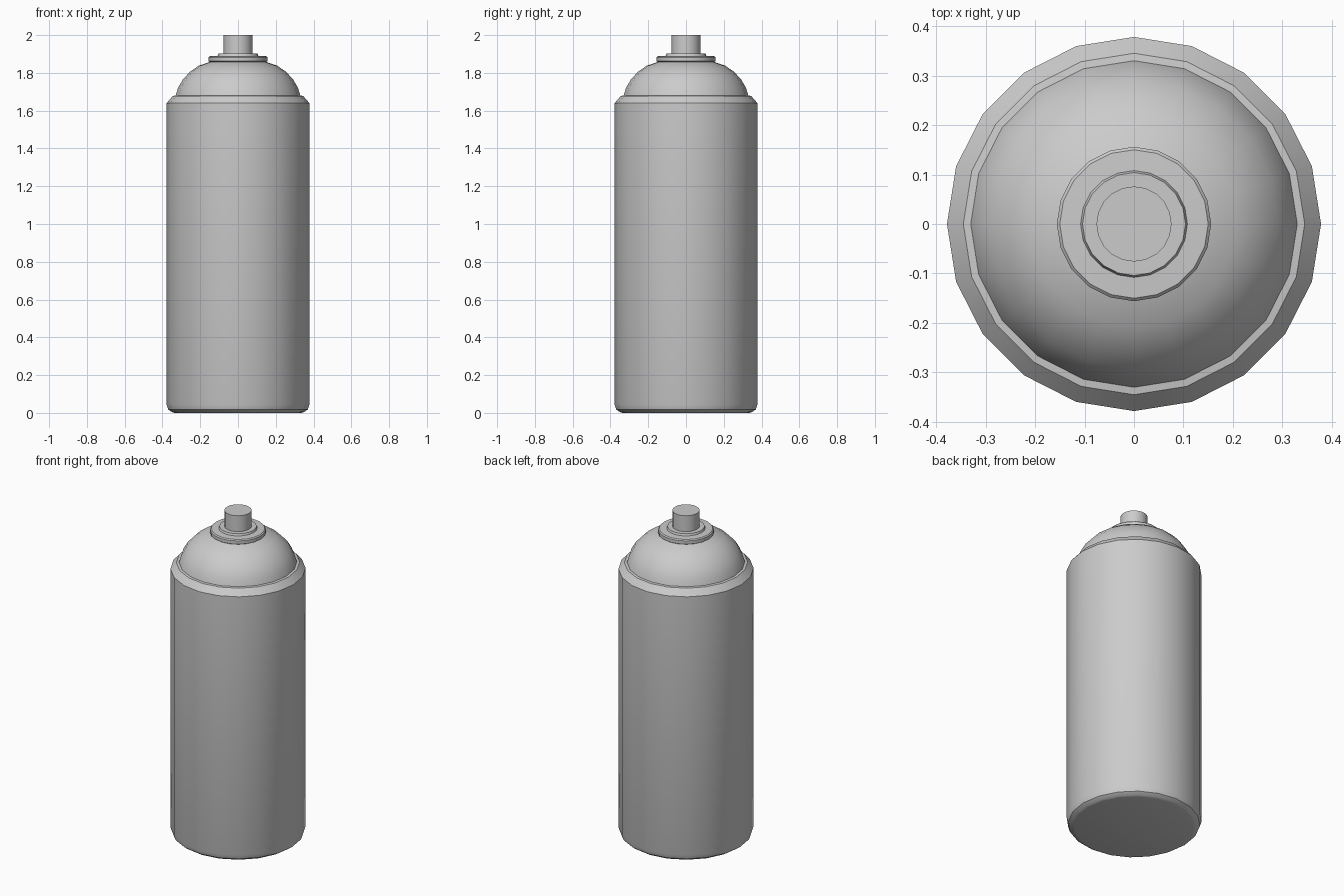
import bpy, bmesh, math

if "Cube" in bpy.data.objects:
    bpy.data.objects.remove(bpy.data.objects["Cube"])

SIDES = 20


def lathe(name, profile, sharp_angle=30):
    """Revolve (radius, z) points around z and cap both ends."""
    bm = bmesh.new()
    rings = []
    for r, z in profile:
        rings.append([bm.verts.new((r * math.cos(2 * math.pi * i / SIDES),
                                    r * math.sin(2 * math.pi * i / SIDES), z))
                      for i in range(SIDES)])
    for low, high in zip(rings, rings[1:]):
        for i in range(SIDES):
            j = (i + 1) % SIDES
            bm.faces.new((low[i], low[j], high[j], high[i]))
    bm.faces.new(rings[0][::-1])
    bm.faces.new(rings[-1])
    mesh = bpy.data.meshes.new(name)
    bm.to_mesh(mesh)
    bm.free()
    obj = bpy.data.objects.new(name, mesh)
    bpy.context.collection.objects.link(obj)
    bpy.ops.object.select_all(action='DESELECT')
    obj.select_set(True)
    bpy.context.view_layer.objects.active = obj
    bpy.ops.object.shade_smooth_by_angle(angle=math.radians(sharp_angle))
    return obj


# Can body with rounded foot, chamfered shoulder and narrow rim, rising into
# the dome and stepped valve cup as one continuous skin
lathe("can_body", [
    (0.335, 0.0), (0.350, 0.004), (0.369, 0.018), (0.378, 0.045),
    (0.378, 1.64), (0.345, 1.678), (0.330, 1.68),
    (0.318, 1.72), (0.292, 1.765), (0.254, 1.806),
    (0.208, 1.838), (0.150, 1.858),
    (0.156, 1.862), (0.156, 1.882), (0.150, 1.888),
    (0.108, 1.890), (0.104, 1.902),
])

# Spray button
lathe("spray_button", [(0.076, 1.895), (0.076, 2.0)])
